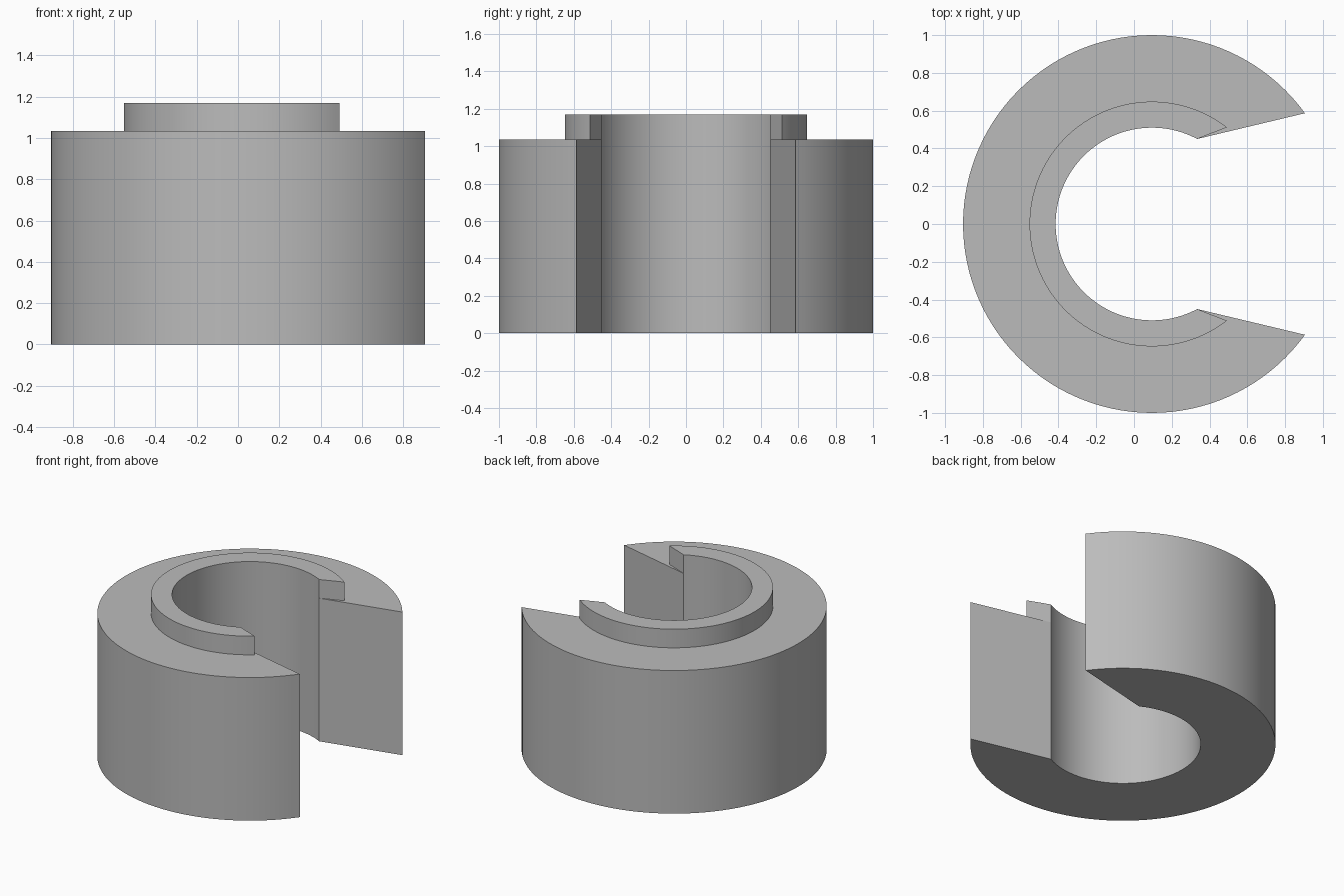
import bpy, bmesh
from math import cos, sin, radians

cube = bpy.data.objects.get("Cube")
if cube:
    bpy.data.objects.remove(cube, do_unlink=True)

AXIS_X = 0.095      # axis of the round body
BORE = (0.51, 62)   # radius and half angle of the opening there
STEPS = 96

grey = bpy.data.materials.new("plain grey")
grey.use_nodes = True
colour = (0.5, 0.5, 0.5, 1)
grey.diffuse_color = colour
grey.node_tree.nodes["Principled BSDF"].inputs["Base Color"].default_value = colour


def arc(radius, half_angle):
    """Points around the axis, from one side of the opening to the other."""
    span = 360 - 2 * half_angle
    angles = [radians(half_angle + span * i / STEPS) for i in range(STEPS + 1)]
    return [(AXIS_X + radius * cos(a), radius * sin(a)) for a in angles]


def open_ring(name, outer, inner, bottom, top):
    """C-shaped solid with slanted ends."""
    bm = bmesh.new()
    rings = [[bm.verts.new((x, y, z)) for x, y in arc(*edge)]
             for edge, z in ((outer, bottom), (outer, top), (inner, top), (inner, bottom))]
    for a, b in zip(rings, rings[1:] + rings[:1]):
        for i in range(STEPS):
            bm.faces.new((a[i], a[i + 1], b[i + 1], b[i]))
    for end in (0, -1):
        bm.faces.new([ring[end] for ring in rings])
    bmesh.ops.recalc_face_normals(bm, faces=bm.faces)
    mesh = bpy.data.meshes.new(name)
    bm.to_mesh(mesh)
    bm.free()
    mesh.materials.append(grey)
    obj = bpy.data.objects.new(name, mesh)
    bpy.context.collection.objects.link(obj)
    bpy.ops.object.select_all(action="DESELECT")
    obj.select_set(True)
    bpy.context.view_layer.objects.active = obj
    bpy.ops.object.shade_smooth_by_angle(angle=radians(30))


# Thick body and the thin raised collar around the bore
open_ring("body", (1.0, 35.9), BORE, 0, 1.035)
open_ring("collar", (0.648, 52.2), BORE, 1.035, 1.17)
